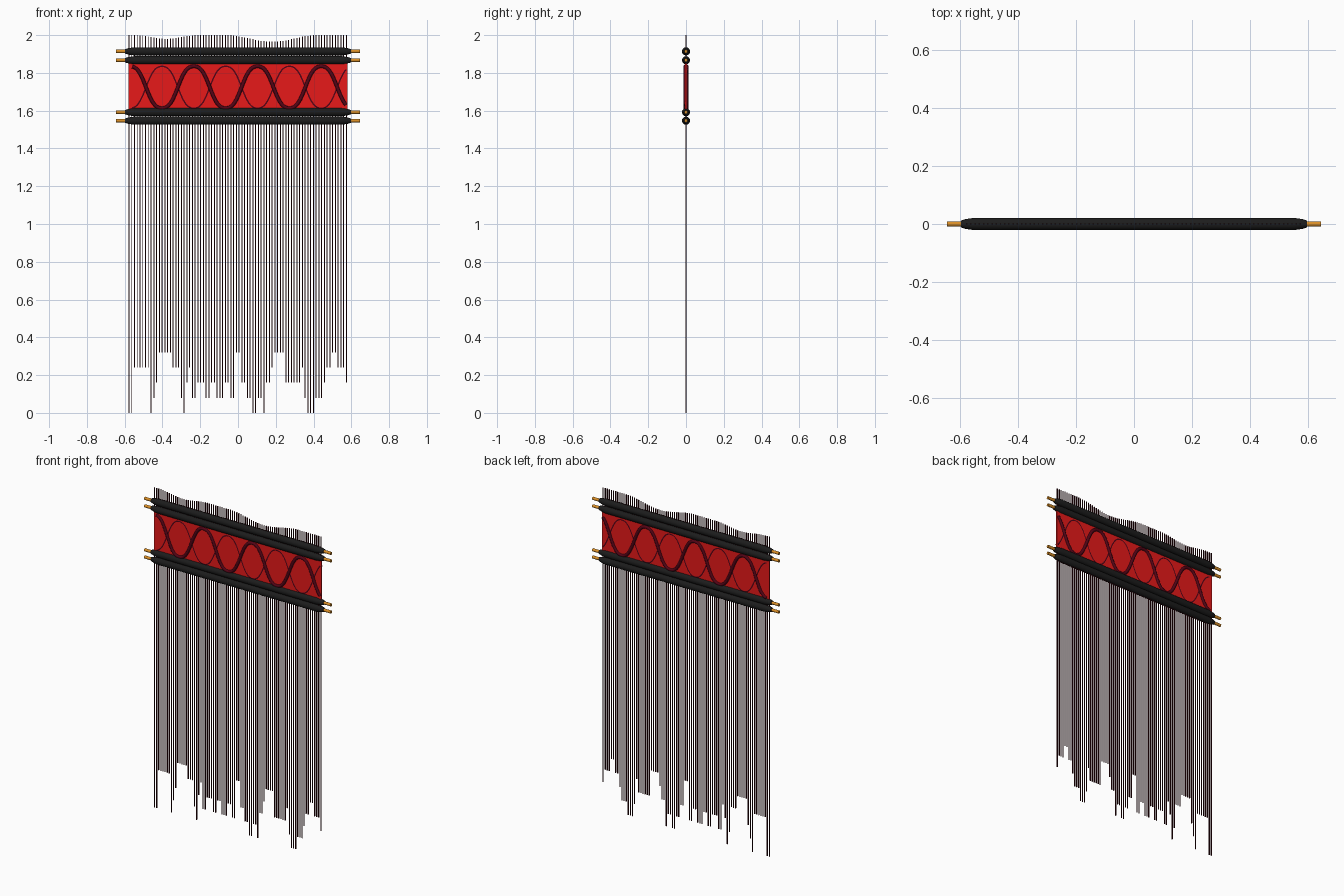
import bpy, bmesh, math

if "Cube" in bpy.data.objects:
    bpy.data.objects.remove(bpy.data.objects["Cube"])


def material(name, rgb):
    m = bpy.data.materials.new(name)
    m.diffuse_color = (*rgb, 1)
    m.use_nodes = True
    m.node_tree.nodes["Principled BSDF"].inputs["Base Color"].default_value = m.diffuse_color
    return m


BLACK = material("black lacquer", (0.012, 0.012, 0.012))
GOLD = material("gold", (0.72, 0.28, 0.02))
RED = material("red cloth", (0.8, 0.01, 0.01))
MAROON = material("dark maroon", (0.09, 0.001, 0.008))
THREAD = material("dark thread", (0.035, 0.001, 0.003))


def add(name, bm, *mats):
    bmesh.ops.recalc_face_normals(bm, faces=bm.faces)
    me = bpy.data.meshes.new(name)
    bm.to_mesh(me)
    bm.free()
    for m in mats:
        me.materials.append(m)
    ob = bpy.data.objects.new(name, me)
    bpy.context.collection.objects.link(ob)
    return ob


def smooth(ob, angle):
    bpy.ops.object.select_all(action='DESELECT')
    ob.select_set(True)
    bpy.context.view_layer.objects.active = ob
    bpy.ops.object.shade_smooth_by_angle(angle=math.radians(angle))


def box(bm, x, y, z, sx, sy, sz):
    vs = bmesh.ops.create_cube(bm, size=1)["verts"]
    for v in vs:
        v.co = (x + v.co.x * sx, y + v.co.y * sy, z + v.co.z * sz)


# Rods: a lathed profile along x with gold end tips
HALF = [(0.645, 0.0), (0.645, 0.009), (0.597, 0.009), (0.597, 0.012),
        (0.58, 0.017), (0.55, 0.0215)]
PROFILE = [(-x, r) for x, r in HALF] + HALF[::-1]
SIDES = 20
for name, z in (("top_rod", 1.914), ("upper_rod", 1.867),
                ("lower_rod", 1.592), ("bottom_rod", 1.547)):
    bm = bmesh.new()
    vs = [bm.verts.new((x, 0, z + r)) for x, r in PROFILE]
    edges = [bm.edges.new(p) for p in zip(vs, vs[1:])]
    bmesh.ops.spin(bm, geom=vs + edges, cent=(0, 0, z), axis=(1, 0, 0),
                   angle=math.tau, steps=SIDES, use_duplicate=False)
    bmesh.ops.remove_doubles(bm, verts=bm.verts, dist=1e-5)
    for f in bm.faces:
        f.material_index = int(abs(f.calc_center_median().x) > 0.5975)
    smooth(add(name, bm, BLACK, GOLD), 40)

# Red cloth panel
bm = bmesh.new()
box(bm, 0, 0, 1.73, 1.158, 0.008, 0.27)
add("cloth_panel", bm, RED)

# Two crossing wavy cords, rounded into a chain of ovals
for name, sign in (("wavy_cord_a", 1), ("wavy_cord_b", -1)):
    cu = bpy.data.curves.new(name, 'CURVE')
    cu.dimensions = '3D'
    cu.bevel_depth = 0.0095
    cu.bevel_resolution = 2
    cu.use_fill_caps = True
    cu.materials.append(MAROON)
    sp = cu.splines.new('POLY')
    n = 160
    sp.points.add(n)
    for i, p in enumerate(sp.points):
        x = -0.56 + 1.132 * i / n
        wave = math.sin(math.pi * (x + 0.487) / 0.1687)
        wave += 0.06 * math.sin(3 * math.pi * (x + 0.487) / 0.1687)
        p.co = (x, sign * 0.004, 1.724 + sign * 0.118 * wave, 1)
    sp.use_smooth = True
    bpy.context.collection.objects.link(bpy.data.objects.new(name, cu))


# Hanging threads: each digit is the raised step of one thread's lower end
def dip(x, centre, width, depth):
    t = (x - centre) / width
    return depth * (0.5 + 0.5 * math.cos(math.pi * t)) if abs(t) < 1 else 0


STEPS = ("00333333" "0124444433310" "23112221122111" "2211442211001102"
         "2344442222223" "1000111233443332")
bm = bmesh.new()
for i, s in enumerate(STEPS):
    x = -0.577 + 1.151 * i / (len(STEPS) - 1)
    low = 0.08 * int(s)
    high = 2 - dip(x, -0.38, 0.17, 0.02) - dip(x, 0.18, 0.24, 0.035)
    box(bm, x, 0, (low + high) / 2, 0.005, 0.005, high - low)
add("hanging_threads", bm, THREAD)
